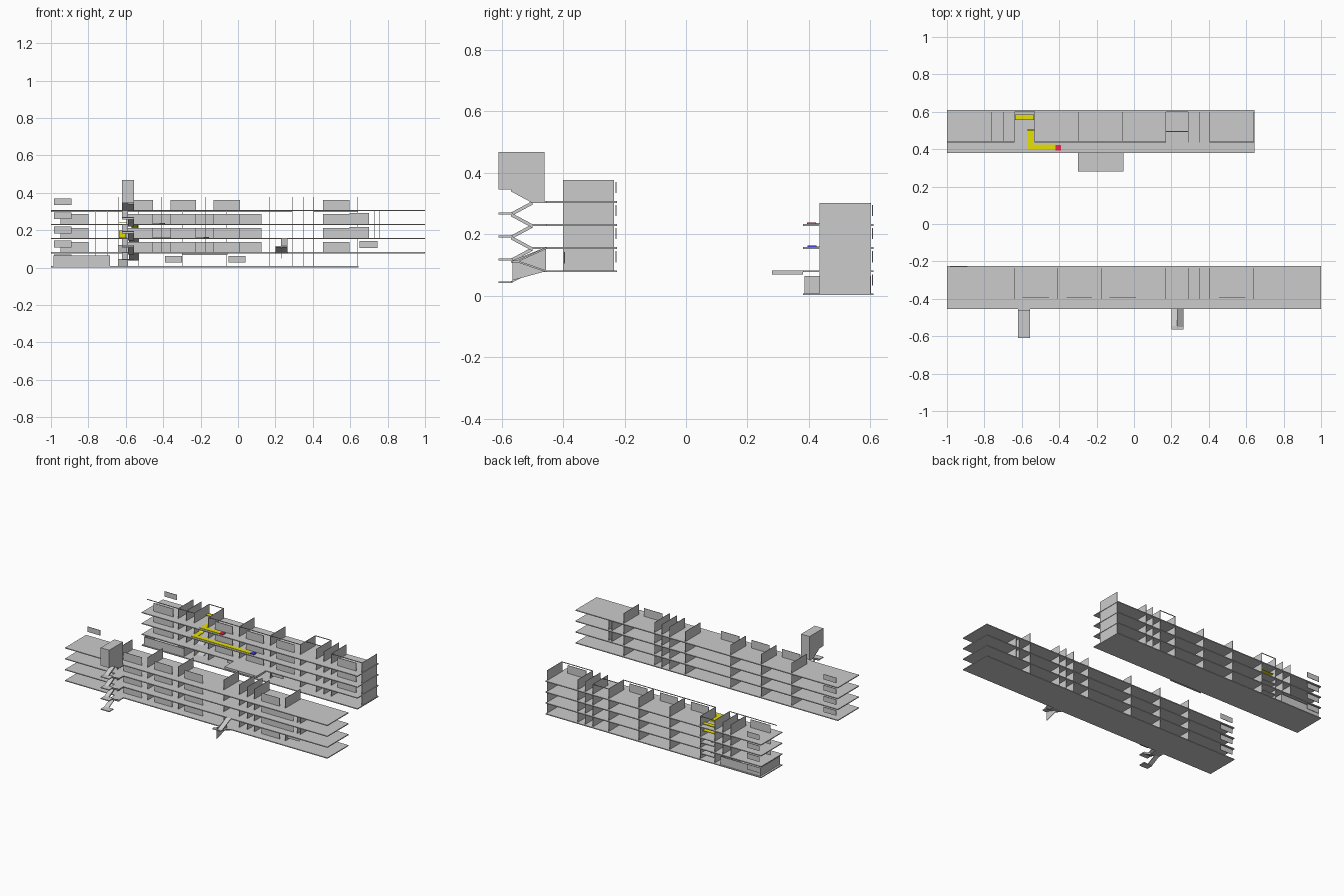
import bpy, bmesh

if "Cube" in bpy.data.objects:
    bpy.data.objects.remove(bpy.data.objects["Cube"])

def material(name, rgb):
    m = bpy.data.materials.new(name)
    m.diffuse_color = (*rgb, 1)
    m.use_nodes = True
    m.node_tree.nodes["Principled BSDF"].inputs["Base Color"].default_value = m.diffuse_color
    return m

yellow = material("yellow", (0.8, 0.75, 0.0))
red = material("red", (0.85, 0.02, 0.08))
blue = material("blue", (0.05, 0.05, 0.8))

def finish(name, bm, mat=None):
    bmesh.ops.recalc_face_normals(bm, faces=bm.faces)
    me = bpy.data.meshes.new(name)
    bm.to_mesh(me)
    bm.free()
    ob = bpy.data.objects.new(name, me)
    bpy.context.collection.objects.link(ob)
    if mat:
        me.materials.append(mat)
    return ob

def box(name, x0, x1, y0, y1, z0, z1, mat=None):
    bm = bmesh.new()
    bmesh.ops.create_cube(bm, size=1)
    for v in bm.verts:
        v.co = ((x0 + x1) / 2 + v.co.x * (x1 - x0),
                (y0 + y1) / 2 + v.co.y * (y1 - y0),
                (z0 + z1) / 2 + v.co.z * (z1 - z0))
    return finish(name, bm, mat)

def prism(name, x0, x1, yz, mat=None):
    """Extrude a side profile along x."""
    bm = bmesh.new()
    f = bm.faces.new([bm.verts.new((x0, y, z)) for y, z in yz])
    r = bmesh.ops.extrude_face_region(bm, geom=[f])
    vs = [g for g in r["geom"] if isinstance(g, bmesh.types.BMVert)]
    bmesh.ops.translate(bm, vec=(x1 - x0, 0, 0), verts=vs)
    return finish(name, bm, mat)

def ribbon(name, x0, x1, yz, t=0.006, mat=None):
    """Flight or landing of constant vertical thickness."""
    return prism(name, x0, x1, yz + [(y, z - t) for y, z in reversed(yz)], mat)

T = 0.0015   # half thickness of walls
SLAB = 0.006
STEP = 0.075

def wall_x(name, x, y0, y1, z0, z1):
    box(name, x - T, x + T, y0, y1, z0, z1)

def wall_y(name, x0, x1, y, z0, z1):
    box(name, x0, x1, y - T, y + T, z0, z1)

def building(tag, x1, y0, y1, base, wy0, wy1, partitions, panels, panel_y, sign_y):
    for i in range(4):
        z = base + STEP * i
        box(tag + "_floor_slab", -1, x1, y0, y1, z - SLAB, z)
        wall_y(tag + "_sign_board", -0.985, -0.89, sign_y, z + 0.026, z + 0.062)
        for a, b in panels:
            if tag == "front" or i > 0:
                wall_y(tag + "_corridor_panel", a, b, panel_y, z, z + 0.055)
    for x in partitions:
        wall_x(tag + "_partition", x, wy0, wy1, base, base + STEP * 4 - 0.006)

# Front block
building("front", 1, -0.455, -0.225, 0.083, -0.40, -0.235,
         (-0.64, -0.41, -0.175, 0.17, 0.29, 0.35, 0.405, 0.64),
         ((-0.595, -0.455), (-0.36, -0.225), (-0.13, 0.01), (0.455, 0.595)),
         -0.395, -0.228)
for z in (0.158, 0.233):
    wall_y("front_side_room_panel", 0.595, 0.70, -0.395, z, z + 0.06)
    for x in (0.73, 0.755):
        wall_x("front_side_partition", x, -0.40, -0.235, z, z + 0.07)
wall_y("front_notice_board", 0.65, 0.745, -0.395, 0.105, 0.143)

# Back block
building("back", 0.645, 0.38, 0.61, 0.008, 0.435, 0.60,
         (-0.76, -0.70, -0.64, -0.53, -0.295, -0.06, 0.17, 0.29, 0.35, 0.405, 0.64),
         ((-0.95, -0.80), (-0.48, -0.345), (-0.245, -0.11), (-0.01, 0.125), (0.455, 0.595)),
         0.437, 0.607)
# Thin beams along the wall tops
for a, b in ((-1, -0.64), (-0.53, 0.17), (0.405, 0.64)):
    box("back_top_beam", a, b, 0.436, 0.440, 0.298, 0.302)
for a, b, y in ((-0.64, -0.53, 0.60), (0.17, 0.29, 0.60), (0.17, 0.29, 0.495)):
    box("back_top_beam", a, b, y - 0.002, y + 0.002, 0.298, 0.302)

# Ground floor end room
wall_y("end_room_front_wall", -0.985, -0.685, 0.387, 0.008, 0.065)
wall_y("end_room_back_wall", -0.985, -0.685, 0.60, 0.008, 0.065)
for x in (-0.985, -0.685):
    wall_x("end_room_side_wall", x, 0.387, 0.60, 0.008, 0.065)
for x in (-0.39, -0.05):
    wall_y("ground_notice_board", x, x + 0.09, 0.437, 0.028, 0.062)
# Entrance canopy
box("entrance_canopy", -0.30, -0.055, 0.28, 0.38, 0.069, 0.083)

# Outside stair tower on the front block
xa, xm, xb = -0.62, -0.588, -0.555
prism("stair_tower_head", xa, xb, [(-0.61, 0.345), (-0.61, 0.468), (-0.46, 0.468),
      (-0.46, 0.305), (-0.505, 0.305), (-0.57, 0.345)])
ribbon("tower_lowest_flight", xa, xm, [(-0.57, 0.047), (-0.50, 0.083)])
box("tower_half_landing", xa, xb, -0.61, -0.565, 0.041, 0.047)
for i in range(4):
    z = 0.083 + STEP * i
    box("tower_floor_landing", xa, xb, -0.505, -0.455, z - SLAB, z)
    if i < 3:
        h = z + STEP / 2
        box("tower_half_landing", xa, xb, -0.61, -0.565, h - SLAB, h)
        ribbon("tower_flight_up", xm, xb, [(-0.57, h), (-0.50, z)], 0.012)
        ribbon("tower_flight_back", xa, xm, [(-0.57, h), (-0.50, z + STEP)], 0.012)
ribbon("tower_top_flight", xm, xb, [(-0.57, 0.346), (-0.50, 0.308)])

# Small outside stair further right
ribbon("short_stair_lower_flight", 0.20, 0.265, [(-0.55, 0.115), (-0.455, 0.083)])
box("short_stair_landing", 0.20, 0.265, -0.565, -0.545, 0.109, 0.115)
ribbon("short_stair_upper_flight", 0.23, 0.265, [(-0.55, 0.115), (-0.455, 0.158)])
prism("short_stair_side_wall", 0.230, 0.233,
      [(-0.565, 0.05), (-0.565, 0.115), (-0.455, 0.158), (-0.455, 0.08)])

# Inside stair of the back block
for i in range(2):
    z = 0.008 + STEP * i
    h = z + STEP / 2
    ribbon("inside_stair_lower_flight", -0.638, -0.588, [(0.46, z), (0.56, h)])
    box("inside_stair_landing", -0.638, -0.532, 0.56, 0.60, h - SLAB, h)
    ribbon("inside_stair_upper_flight", -0.582, -0.532, [(0.46, z + STEP), (0.56, h)])

# Yellow route with red and blue end markers
lo, mid, hi = 0.161, 0.198, 0.236
box("route_lower_corridor", -0.635, -0.185, 0.395, 0.425, lo - 0.003, lo, yellow)
box("route_lower_turn", -0.635, -0.60, 0.425, 0.48, lo - 0.003, lo, yellow)
ribbon("route_lower_flight", -0.635, -0.60, [(0.48, lo), (0.55, mid)], 0.004, yellow)
box("route_landing", -0.635, -0.535, 0.55, 0.585, mid - 0.003, mid, yellow)
ribbon("route_upper_flight", -0.57, -0.535, [(0.50, hi), (0.55, mid)], 0.004, yellow)
box("route_upper_turn", -0.57, -0.535, 0.395, 0.50, hi - 0.003, hi, yellow)
box("route_upper_corridor", -0.535, -0.42, 0.395, 0.425, hi - 0.003, hi, yellow)
box("route_top_patch", -0.635, -0.535, 0.555, 0.585, hi + 0.006, hi + 0.009, yellow)
box("route_end_marker", -0.42, -0.39, 0.393, 0.423, hi - 0.003, hi + 0.002, red)
box("route_start_marker", -0.185, -0.155, 0.395, 0.425, lo - 0.003, lo + 0.002, blue)
